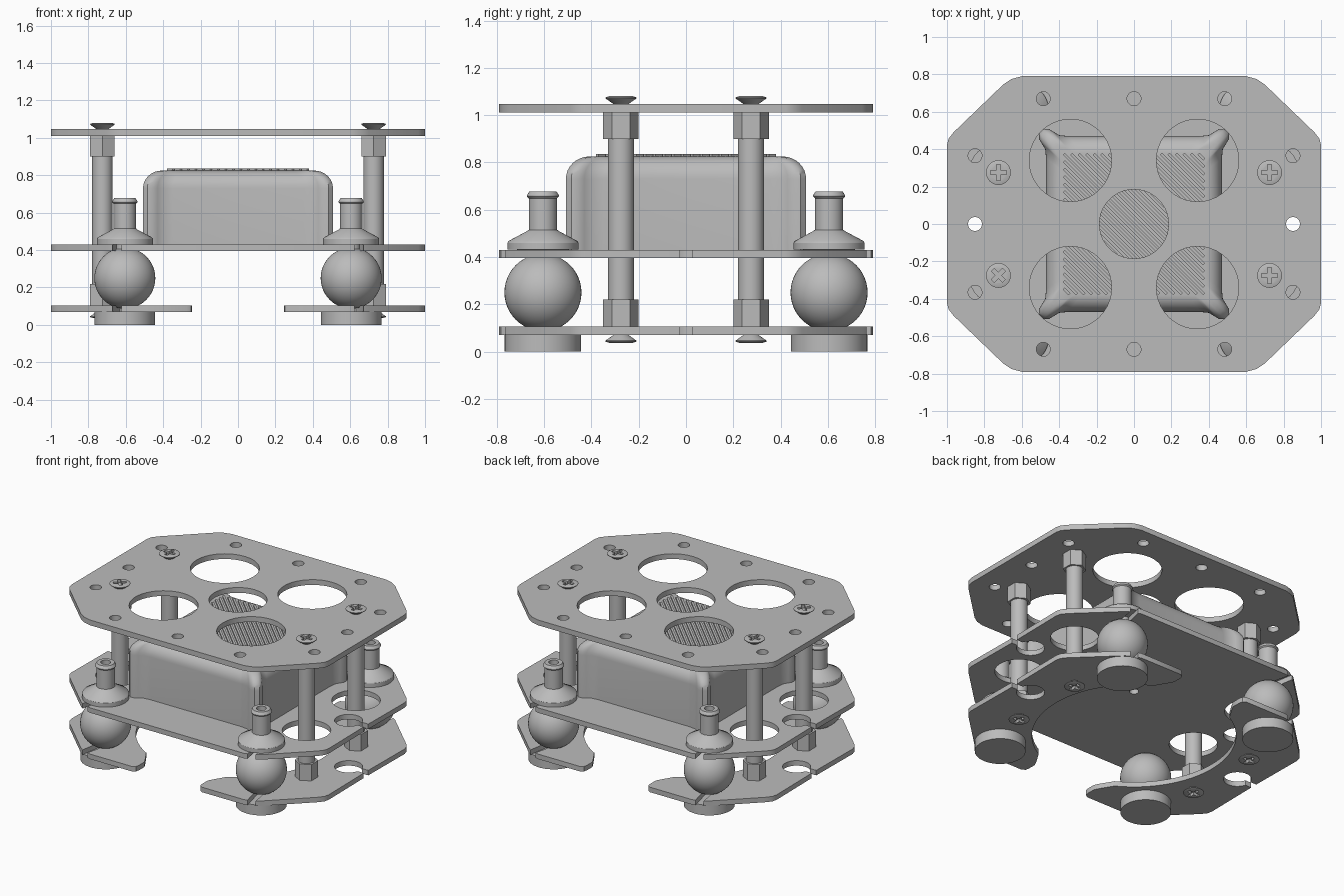
import bpy, bmesh, math
from mathutils import Matrix

cube = bpy.data.objects.get("Cube")
if cube:
    bpy.data.objects.remove(cube, do_unlink=True)

grey = bpy.data.materials.new("plain grey")
grey.use_nodes = True
grey.diffuse_color = (0.5, 0.5, 0.5, 1)
grey.node_tree.nodes["Principled BSDF"].inputs["Base Color"].default_value = (0.5, 0.5, 0.5, 1)

CORNERS = [(sx, sy) for sx in (1, -1) for sy in (1, -1)]
POST = (0.725, 0.275)
BALL = 0.605


def select(obj):
    bpy.ops.object.select_all(action='DESELECT')
    obj.select_set(True)
    bpy.context.view_layer.objects.active = obj


def add(name, mesh, loc=(0, 0, 0)):
    if not mesh.materials:
        mesh.materials.append(grey)
    obj = bpy.data.objects.new(name, mesh)
    obj.location = loc
    bpy.context.collection.objects.link(obj)
    return obj


def smooth(obj, angle=35):
    select(obj)
    bpy.ops.object.shade_smooth_by_angle(angle=math.radians(angle))


def to_mesh(name, bm):
    bmesh.ops.recalc_face_normals(bm, faces=bm.faces)
    mesh = bpy.data.meshes.new(name)
    bm.to_mesh(mesh)
    bm.free()
    return mesh


def skin(name, rings):
    """Bridge equal-length rings and cap both ends."""
    bm = bmesh.new()
    loops = [[bm.verts.new(p) for p in ring] for ring in rings]
    n = len(loops[0])
    for a, b in zip(loops, loops[1:]):
        for i in range(n):
            j = (i + 1) % n
            bm.faces.new((a[i], a[j], b[j], b[i]))
    bm.faces.new(loops[0])
    bm.faces.new(loops[-1])
    return to_mesh(name, bm)


def lathe(name, profile, sides=40, start=0):
    turns = [start + 2 * math.pi * i / sides for i in range(sides)]
    return skin(name, [[(r * math.cos(a), r * math.sin(a), z) for a in turns] for r, z in profile])


def arc(cx, cy, r, a0, a1, n):
    steps = [math.radians(a0 + (a1 - a0) * i / n) for i in range(n + 1)]
    return [(cx + r * math.cos(a), cy + r * math.sin(a)) for a in steps]


def circle(cx, cy, r):
    return arc(cx, cy, r, 0, 360, 40)[:-1]


def mirror(path, mx, my):
    """Append the reversed reflection of a path, dropping doubled points on the axis."""
    out = []
    for p in path + [(x * mx, y * my) for x, y in reversed(path)]:
        if not out or math.dist(p, out[-1]) > 1e-4:
            out.append(p)
    if math.dist(out[0], out[-1]) < 1e-4:
        out.pop()
    return out


def plate(name, loops, z0, z1):
    """Flat sheet with holes: filled curve given thickness."""
    curve = bpy.data.curves.new(name, 'CURVE')
    curve.dimensions = '2D'
    curve.fill_mode = 'BOTH'
    curve.extrude = (z1 - z0) / 2
    for loop in loops:
        spline = curve.splines.new('POLY')
        spline.points.add(len(loop) - 1)
        for pt, (x, y) in zip(spline.points, loop):
            pt.co = (x, y, 0, 1)
        spline.use_cyclic_u = True
    curve.materials.append(grey)
    obj = bpy.data.objects.new(name, curve)
    obj.location.z = (z0 + z1) / 2
    bpy.context.collection.objects.link(obj)
    select(obj)
    bpy.ops.object.convert(target='MESH')
    obj = bpy.context.object
    bm = bmesh.new()
    bm.from_mesh(obj.data)
    bmesh.ops.remove_doubles(bm, verts=bm.verts, dist=1e-5)
    bmesh.ops.recalc_face_normals(bm, faces=bm.faces)
    bm.to_mesh(obj.data)
    bm.free()
    smooth(obj)
    return obj


# Outline pieces for one quarter of the plates
side = [(1, 0.42), (0.992, 0.455), (0.965, 0.49), (0.70, 0.745)]
end = [(0.655, 0.775), (0.6, 0.79)]
keyhole = arc(0.86, 0, 0.09, 180, 16, 16) + [(0.995, 0.025)]
slot = [(0.672, 0.764), (0.645, 0.6), (0.63, 0.57), (0.595, 0.57), (0.58, 0.6), (0.622, 0.783)]

# Top plate
holes = [circle(0, 0, 0.185)]
for sx, sy in CORNERS:
    holes.append(circle(0.34 * sx, 0.34 * sy, 0.22))
    holes.append(circle(0.485 * sx, 0.67 * sy, 0.037))
    holes.append(circle(0.85 * sx, 0.365 * sy, 0.037))
for s in (1, -1):
    holes.append(circle(0, 0.67 * s, 0.037))
    holes.append(circle(0.85 * s, 0, 0.037))
plate("top_plate", [mirror(mirror(side + end, -1, 1), 1, -1)] + holes, 1.01, 1.047)

# Middle plate
quarter = keyhole + side + slot + end[1:]
holes = [circle(POST[0] * sx, POST[1] * sy, 0.155) for sx, sy in CORNERS]
plate("middle_plate", [mirror(mirror(quarter, -1, 1), 1, -1), circle(0, 0, 0.03)] + holes, 0.395, 0.43)

# Two lower plates with a shared round opening
tip = [(0.275, 0.79), (0.25, 0.775), (0.245, 0.75), (0.245, 0.69), (0.26, 0.66)]
half = mirror(quarter + tip + arc(0, 0, 0.65, 61, 0, 20), 1, -1)
for s, word in ((1, "left"), (-1, "right")):
    plate(f"{word}_lower_plate", [[(s * x, y) for x, y in half]], 0.07, 0.105)

# Housing with flared corner ribs and a rounded top
corner = [(0.47, 0.0), (0.47, 0.35), (0.475, 0.40), (0.493, 0.43), (0.508, 0.455), (0.508, 0.485)]
corner += [(y, x) for x, y in reversed(corner)]
outline = mirror(mirror(corner, -1, 1), 1, -1)
levels = [(0, 0.43), (0, 0.73)]
for i in range(1, 9):
    a = math.pi / 2 * i / 8
    levels.append((0.1 * (1 - math.cos(a)), 0.73 + 0.095 * math.sin(a)))
rings = [[(x * (1 - d / 0.51), y * (1 - d / 0.51), z) for x, y in outline] for d, z in levels]
smooth(add("housing", skin("housing", rings)), 40)

# Diagonal grip ridges on the housing
bm = bmesh.new()
reach = 0.375
for i in range(-18, 19):
    c = 0.04 * i
    length = (2 * reach - abs(c)) * math.sqrt(2)
    if length > 0.03:
        m = Matrix.Translation((c / 2, c / 2, 0.826)) @ Matrix.Rotation(-math.pi / 4, 4, 'Z')
        bmesh.ops.create_cube(bm, size=1, matrix=m @ Matrix.Diagonal((length, 0.015, 0.018, 1)))
add("grip_ridges", to_mesh("grip_ridges", bm))

# Screw head with a cross recess
head = lathe("screw_head", [(0.03, -0.005), (0.032, 0), (0.066, 0.024), (0.066, 0.028), (0.05, 0.033)])
arms = mirror(mirror([(0.042, 0), (0.042, 0.011), (0.011, 0.011), (0.011, 0.042), (0, 0.042)], -1, 1), 1, -1)
cutter = add("recess_cutter", skin("recess_cutter", [[(x, y, z) for x, y in arms] for z in (0.012, 0.05)]))
cutter.hide_render = True
sample = add("screw_sample", head)
cut = sample.modifiers.new("recess", 'BOOLEAN')
cut.object = cutter
cut.solver = 'EXACT'
smooth(sample, 30)
bpy.ops.object.modifier_apply(modifier="recess")
head = sample.data
bpy.data.objects.remove(sample, do_unlink=True)
bpy.data.objects.remove(cutter, do_unlink=True)

# Shared turned parts
column = lathe("column", [(0.055, 0.1), (0.055, 1.01)])
hexes = [("lower_hex", lathe("lower_hex", [(0.075, 0.105), (0.075, 0.22)], 6, math.pi / 2)),
         ("upper_hex", lathe("upper_hex", [(0.075, 0.9), (0.075, 1.01)], 6, math.pi / 2))]
pad = lathe("pad", [(0.162, 0), (0.162, 0.072)], 48)
stud = lathe("stud", [(0.05, 0.4), (0.05, 0.43), (0.15, 0.431), (0.15, 0.46), (0.145, 0.468),
                      (0.07, 0.508), (0.06, 0.515), (0.06, 0.648), (0.067, 0.655), (0.067, 0.662),
                      (0.057, 0.678), (0.032, 0.678), (0.032, 0.62)], 48)
bm = bmesh.new()
bmesh.ops.create_uvsphere(bm, u_segments=48, v_segments=24, radius=0.163)
ball = to_mesh("ball", bm)

for sx, sy in CORNERS:
    where = ("front" if sy < 0 else "back") + ("_left" if sx > 0 else "_right")
    x, y = POST[0] * sx, POST[1] * sy

    # Standoffs
    smooth(add(f"{where}_column", column, (x, y, 0)))
    for part, mesh in hexes:
        add(f"{where}_{part}", mesh, (x, y, 0))

    # Screws
    top = add(f"{where}_top_screw", head, (x, y, 1.047))
    if (sx, sy) == (-1, -1):
        top.rotation_euler.z = math.pi / 4
    bottom = add(f"{where}_bottom_screw", head, (x, y, 0.07))
    bottom.rotation_euler.x = math.pi

    # Ball mounts
    x, y = BALL * sx, BALL * sy
    smooth(add(f"{where}_pad", pad, (x, y, 0)))
    smooth(add(f"{where}_ball", ball, (x, y, 0.25)))
    smooth(add(f"{where}_stud", stud, (x, y, 0)), 30)
